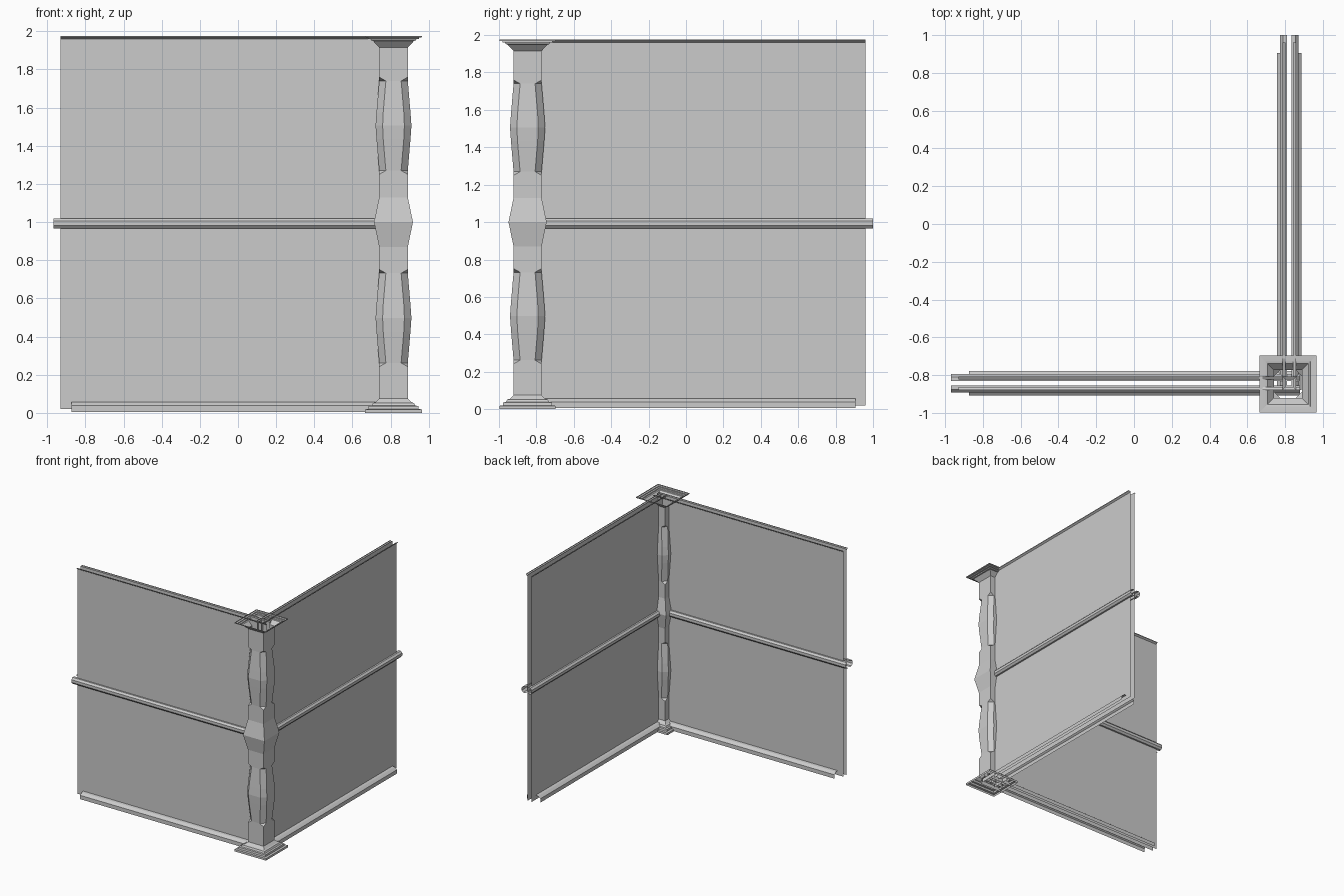
import bpy

if "Cube" in bpy.data.objects:
    bpy.data.objects.remove(bpy.data.objects["Cube"])

PX, PY = 0.815, -0.847      # post centre
WX, WY = 0.822, -0.843      # centre lines of the two hollow walls


def make(name, verts, faces):
    me = bpy.data.meshes.new(name)
    me.from_pydata(verts, [], faces)
    me.validate()
    ob = bpy.data.objects.new(name, me)
    bpy.context.collection.objects.link(ob)
    return ob


def strip(name, profile, t0, t1, axis):
    """Open profile of (offset, z) extruded along a wall, on both its faces."""
    verts, faces = [], []
    for s in (-1, 1):
        base = len(verts)
        for off, z in profile:
            for t in (t0, t1):
                verts.append((t, WY + s * off, z) if axis == 'x'
                             else (WX + s * off, t, z))
        for i in range(len(profile) - 1):
            a = base + 2 * i
            f = (a, a + 1, a + 3, a + 2)
            flip = (s > 0) == (axis == 'x')
            faces.append(f if flip else f[::-1])
    make(name, verts, faces)


def square_loft(name, rows):
    """Stack of squares (z, half size, corner chamfer), open at both ends."""
    verts, faces = [], []
    for z, h, c in rows:
        k = h - c
        for x, y in ((h, -k), (h, k), (k, h), (-k, h),
                     (-h, k), (-h, -k), (-k, -h), (k, -h)):
            verts.append((PX + x, PY + y, z))
    for r in range(len(rows) - 1):
        for i in range(8):
            j = (i + 1) % 8
            quad = [r * 8 + i, r * 8 + j, r * 8 + 8 + j, r * 8 + 8 + i]
            # collapse the corners that have no chamfer
            face = []
            for v in quad:
                if all(verts[v] != verts[u] for u in face):
                    face.append(v)
            if len(face) > 2:
                faces.append(face)
    make(name, verts, faces)


# Turned post: chamfered bulge, square collar, chamfered bulge
def bulge(z):
    return [(z - 0.255, 0.075, 0), (z - 0.235, 0.075, 0.035),
            (z - 0.07, 0.089, 0.035), (z, 0.094, 0.037), (z + 0.07, 0.089, 0.035),
            (z + 0.235, 0.075, 0.035), (z + 0.255, 0.075, 0)]


collar = [(0.87, 0.075, 0), (1.0, 0.102, 0), (1.13, 0.075, 0)]
square_loft("post", [(0.07, 0.075, 0)] + bulge(0.497) + collar
            + bulge(1.505) + [(1.92, 0.075, 0)])

# Stepped mouldings at the foot and head of the post
square_loft("post_base", [(0.0, 0.15, 0), (0.018, 0.15, 0), (0.02, 0.132, 0),
                          (0.036, 0.130, 0), (0.038, 0.115, 0), (0.052, 0.108, 0),
                          (0.055, 0.095, 0), (0.075, 0.075, 0)])
square_loft("post_cap", [(1.915, 0.075, 0), (1.95, 0.108, 0), (1.952, 0.118, 0),
                         (1.96, 0.12, 0), (1.961, 0.134, 0), (1.968, 0.134, 0),
                         (1.969, 0.15, 0), (1.976, 0.15, 0)])

# Wall sheets and their trims
sheet = [(0.02, 1.97), (0.02, 0.02)]
rail = [(0.012, 1.02), (0.034, 1.02), (0.048, 1.005),
        (0.048, 0.982), (0.034, 0.966), (0.012, 0.966)]
skirting = [(0.018, 0.058), (0.042, 0.055), (0.064, 0.038), (0.064, 0.005)]
cornice = [(0.035, 1.976), (0.035, 1.97), (0.02, 1.96)]

for label, prof, x_end, y_end in (("panel", sheet, -0.93, 0.96),
                                  ("rail", rail, -0.968, 1.0),
                                  ("skirting", skirting, -0.873, 0.905),
                                  ("top_trim", cornice, -0.93, 0.96)):
    strip("front_wall_" + label, prof, x_end, 0.88, 'x')
    strip("side_wall_" + label, prof, -0.88, y_end, 'y')
